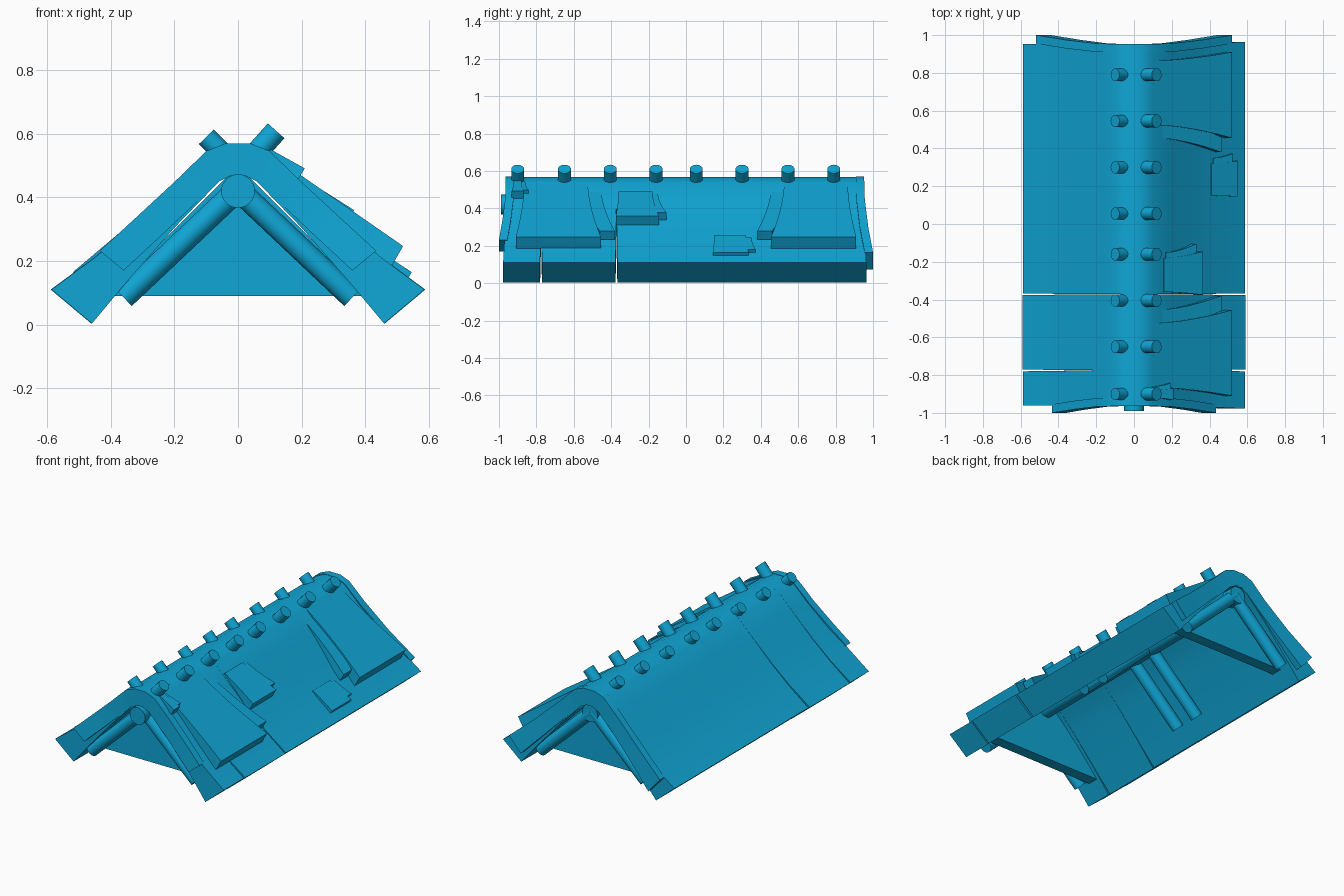
import bpy, math
from mathutils import Vector

cube = bpy.data.objects.get("Cube")
if cube:
    bpy.data.objects.remove(cube)

blue = bpy.data.materials.new("roof_blue")
blue.use_nodes = True
COLOUR = (0.005, 0.38, 0.67, 1)
blue.diffuse_color = COLOUR
blue.node_tree.nodes["Principled BSDF"].inputs["Base Color"].default_value = COLOUR


def finish(ob):
    ob.data.materials.append(blue)
    bpy.ops.object.select_all(action='DESELECT')
    bpy.context.view_layer.objects.active = ob
    ob.select_set(True)
    bpy.ops.object.shade_smooth_by_angle(angle=math.radians(30))
    return ob


def mesh_object(name, verts, faces):
    me = bpy.data.meshes.new(name)
    me.from_pydata(verts, [], faces)
    ob = bpy.data.objects.new(name, me)
    bpy.context.collection.objects.link(ob)
    return finish(ob)


def slab(name, stations):
    """Sweep across the slope; a station is (outer xz, inner xz, list of y)."""
    verts, faces = [], []
    n = len(stations[0][2])
    ring = 2 * n
    for outer, inner, ys in stations:
        verts += [(outer[0], y, outer[1]) for y in ys]
        verts += [(inner[0], y, inner[1]) for y in reversed(ys)]
    for s in range(len(stations) - 1):
        a, b = s * ring, (s + 1) * ring
        for i in range(ring):
            j = (i + 1) % ring
            faces.append((a + i, a + j, b + j, b + i))
    # end caps as strips of quads
    last = (len(stations) - 1) * ring
    for i in range(n - 1):
        k = ring - 1 - i
        faces.append((i, k, k - 1, i + 1))
        faces.append((last + i, last + i + 1, last + k - 1, last + k))
    return mesh_object(name, verts, faces)


def rod(name, start, end, radius, sides=20):
    start, end = Vector(start), Vector(end)
    axis = end - start
    bpy.ops.mesh.primitive_cylinder_add(vertices=sides, radius=radius, depth=axis.length,
                                        location=(start + end) / 2)
    ob = bpy.context.object
    ob.rotation_euler = axis.to_track_quat('Z', 'Y').to_euler()
    ob.name = name
    return finish(ob)


def both_sides(half):
    """Mirror a list of (outer, inner) pairs, ridge first, into a full span."""
    left = [((-o[0], o[1]), (-i[0], i[1])) for o, i in reversed(half)]
    return left + half


# Roof shell in three sections, separated by cracks that open at the eaves
ROOF = [((0.04, 0.568), (0.02, 0.47)), ((0.10, 0.54), (0.06, 0.45)),
        ((0.2, 0.44), (0.2, 0.305)), ((0.33, 0.315), (0.345, 0.14)),
        ((0.45, 0.212), (0.4, 0.075)), ((0.587, 0.11), (0.46, 0.003))]


def roof_section(name, y0, y1, front_gap, back_gap, pinch=0.0):
    stations = []
    for outer, inner in both_sides(ROOF):
        t = (abs(outer[0]) / 0.587) ** 2
        # the end verges lean out only on the left-hand slope
        f = front_gap if front_gap > 0 or outer[0] > 0 else 0
        b = back_gap if back_gap > 0 or outer[0] > 0 else 0
        grow = 1 + pinch * t
        stations.append(((outer[0] * grow, outer[1]), (inner[0] * grow, inner[1]),
                         [y0 + f * t, (y0 + y1) / 2, y1 - b * t]))
    slab(name, stations)


roof_section("roof_front_section", -0.962, -0.775, -0.016, 0.005)
roof_section("roof_middle_section", -0.775, -0.372, 0.005, 0.005, 0.005)
roof_section("roof_back_section", -0.372, 0.952, 0.005, -0.012)

# Verge boards, bowing outward towards their tips
TRIM_TOP = [((0.04, 0.57), (0.02, 0.475)), ((0.10, 0.546), (0.06, 0.452)),
            ((0.2, 0.449), (0.14, 0.376))]


def verge_board(name, side, tip, ridge_y, tip_y):
    half = TRIM_TOP + tip
    reach = half[-1][0][0]
    stations = []
    for outer, inner in both_sides(half):
        t = max(0, abs(outer[0]) - 0.15) / (reach - 0.15)
        y = ridge_y + (tip_y - ridge_y) * t ** 1.4
        stations.append((outer, inner, sorted([side * y, side * (y - 0.045)])))
    slab(name, stations)


verge_board("front_verge_board", -1, [((0.32, 0.338), (0.25, 0.272)),
                                      ((0.435, 0.232), (0.36, 0.17))], 0.964, 1.0)
verge_board("back_verge_board", 1, [((0.36, 0.3), (0.28, 0.235)),
                                    ((0.52, 0.165), (0.44, 0.073))], 0.953, 1.0)


# Loose shingles on the left slope, flaring towards their lower edge
def shingle(name, top, tip, thick, top_y, tip_y, side=1):
    stations = []
    steps = 6
    for k in range(steps + 1):
        t = k / steps
        x = top[0] + (tip[0] - top[0]) * t
        z = top[1] + (tip[1] - top[1]) * t
        ys = sorted(side * (a + (b - a) * t ** 1.7) for a, b in zip(top_y, tip_y))
        stations.append(((x, z), (x - 0.5 * thick, z - 0.87 * thick), ys))
    slab(name, stations)


for side, place in ((1, "front"), (-1, "back")):
    shingle(place + "_large_shingle", (0.1, 0.538), (0.52, 0.247), 0.07,
            (-0.865, -0.525), (-0.91, -0.455), side)
    shingle(place + "_large_shingle_splinter", (0.12, 0.51), (0.462, 0.278), 0.05,
            (-0.56, -0.455), (-0.46, -0.38), side)
shingle("middle_shingle", (0.16, 0.49), (0.366, 0.36), 0.055, (-0.36, -0.18), (-0.375, -0.145))
shingle("middle_shingle_splinter", (0.17, 0.478), (0.33, 0.378), 0.045, (-0.23, -0.15), (-0.15, -0.105))
shingle("low_shingle", (0.41, 0.254), (0.547, 0.165), 0.03, (0.15, 0.32), (0.145, 0.335))
shingle("low_shingle_splinter", (0.42, 0.245), (0.522, 0.18), 0.03, (0.29, 0.35), (0.33, 0.372))
shingle("ridge_shingle", (0.1, 0.553), (0.21, 0.492), 0.045, (-0.92, -0.88), (-0.932, -0.87))
shingle("ridge_shingle_splinter", (0.1, 0.545), (0.195, 0.498), 0.04, (-0.9, -0.86), (-0.875, -0.842))

# Pegs in two rows along the ridge
for n, y in enumerate((-0.9, -0.65, -0.405, -0.16, 0.055, 0.3, 0.545, 0.79)):
    rod(f"left_peg_{n}", (0.035, y, 0.515), (0.12, y, 0.61), 0.035, 14)
    rod(f"right_peg_{n}", (-0.02, y, 0.51), (-0.1, y, 0.591), 0.033, 14)

# Ridge beam and rafter pairs underneath
rod("ridge_beam", (0, -0.99, 0.42), (0, 0.945, 0.42), 0.053, 28)
for n, y in enumerate((-0.92, -0.03, 0.14, 0.91)):
    for side, label in ((1, "left"), (-1, "right")):
        rod(f"{label}_rafter_{n}", (0, y, 0.425), (side * 0.36, y, 0.085), 0.037)

# Triangular gable walls, set back from the ends
for side, label in ((-1, "front"), (1, "back")):
    ys = sorted((side * 0.8, side * 0.87))
    triangle = [(-0.41, 0.09), (0.41, 0.09), (0, 0.5)]
    mesh_object(label + "_gable_wall", [(x, y, z) for y in ys for x, z in triangle],
                [(0, 1, 2), (5, 4, 3), (0, 3, 4, 1), (1, 4, 5, 2), (2, 5, 3, 0)])
